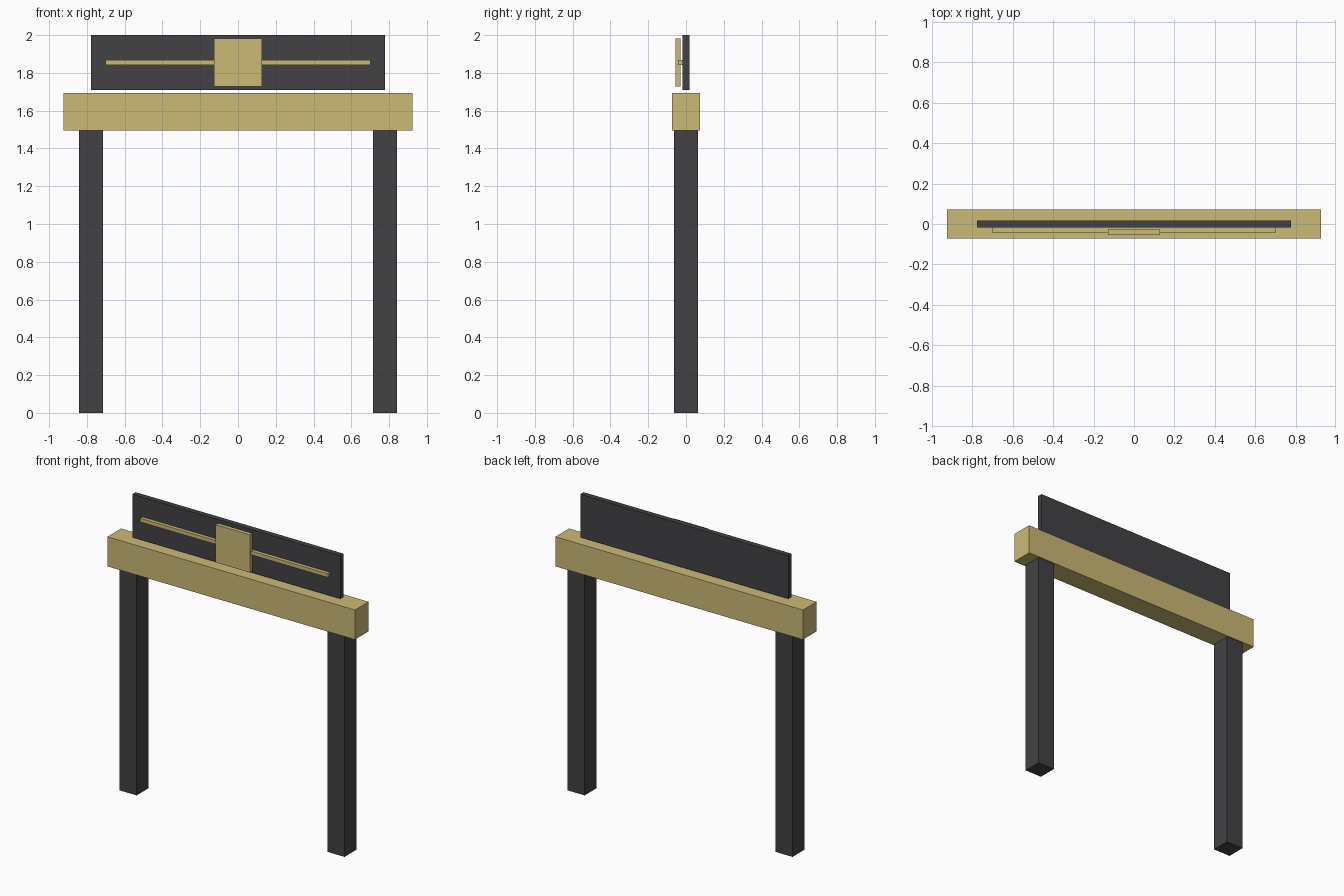
import bpy

if "Cube" in bpy.data.objects:
    bpy.data.objects.remove(bpy.data.objects["Cube"])


def material(name, rgb):
    mat = bpy.data.materials.new(name)
    mat.diffuse_color = (*rgb, 1.0)
    mat.use_nodes = True
    mat.node_tree.nodes["Principled BSDF"].inputs["Base Color"].default_value = mat.diffuse_color
    return mat


dark = material("dark_stone", (0.055, 0.053, 0.06))
gold = material("pale_gold", (0.60, 0.49, 0.18))


def box(name, mat, x, y, z):
    """Axis-aligned box from (min, max) ranges."""
    ranges = (x, y, z)
    bpy.ops.mesh.primitive_cube_add(size=1, location=[(a + b) / 2 for a, b in ranges])
    obj = bpy.context.object
    obj.name = obj.data.name = name
    obj.scale = [b - a for a, b in ranges]
    bpy.ops.object.transform_apply(location=False, rotation=False, scale=True)
    obj.data.materials.append(mat)
    return obj


# Posts
for side, cx in (("left", -0.777), ("right", 0.777)):
    box(f"{side}_post", dark, (cx - 0.0635, cx + 0.0635), (-0.0635, 0.0635), (0, 1.494))

# Lintel
box("lintel_beam", gold, (-0.925, 0.925), (-0.073, 0.073), (1.494, 1.694))

# Sign panel floating just above the lintel
box("sign_panel", dark, (-0.777, 0.777), (-0.018, 0.018), (1.709, 2.0))

# Front decoration
box("trim_bar", gold, (-0.702, 0.702), (-0.042, -0.018), (1.842, 1.867))
box("centre_plaque", gold, (-0.128, 0.128), (-0.055, -0.028), (1.727, 1.982))
